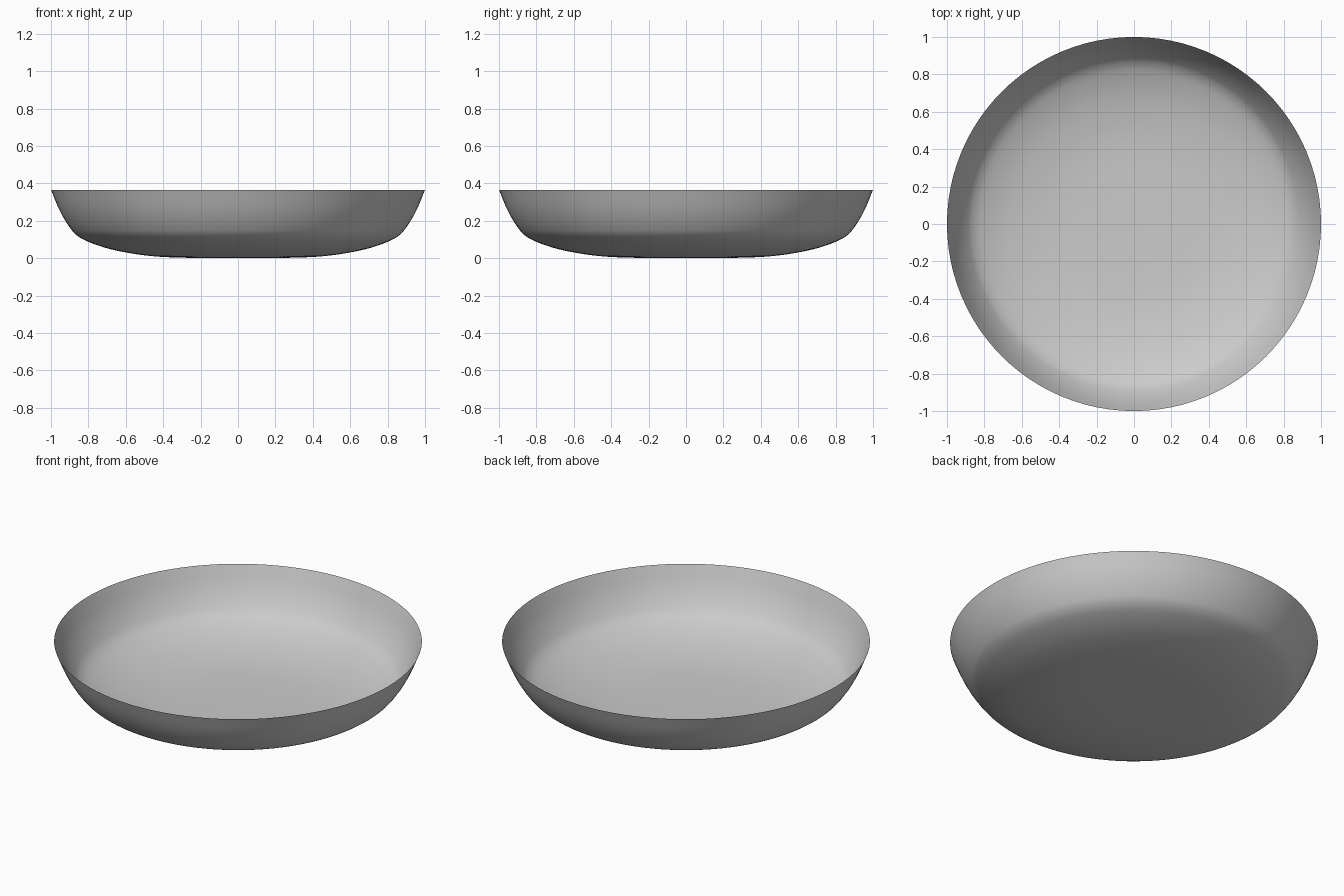
import bpy, bmesh, math
from mathutils import Vector

if "Cube" in bpy.data.objects:
    bpy.data.objects.remove(bpy.data.objects["Cube"])

SEGMENTS = 96   # sides around the bowl
STEPS = 5       # smooth steps between profile points

# Bowl profile (radius, height), from the base centre to the rim
profile = [(0, 0), (0.25, 0.002), (0.42, 0.008), (0.56, 0.024), (0.70, 0.053),
           (0.81, 0.092), (0.865, 0.125), (0.90, 0.165), (0.935, 0.22),
           (0.965, 0.28), (1.0, 0.366)]


def smooth_profile(pts, steps):
    """Catmull-Rom curve through the points."""
    p = [Vector(q) for q in pts]
    p = [Vector((-p[1].x, p[1].y))] + p + [2 * p[-1] - p[-2]]
    out = []
    for i in range(1, len(p) - 2):
        a, b, c, d = p[i - 1:i + 3]
        for s in range(steps):
            t = s / steps
            out.append(0.5 * (2 * b + (c - a) * t + (2 * a - 5 * b + 4 * c - d) * t ** 2
                              + (3 * b - a - 3 * c + d) * t ** 3))
    return out + [p[-2]]


# Bowl: a thin open shell, the profile spun around the z axis
bm = bmesh.new()
verts = [bm.verts.new((q.x, 0, max(q.y, 0))) for q in smooth_profile(profile, STEPS)]
edges = [bm.edges.new(pair) for pair in zip(verts, verts[1:])]
bmesh.ops.spin(bm, geom=verts + edges, cent=(0, 0, 0), axis=(0, 0, 1),
               angle=math.tau, steps=SEGMENTS, use_merge=False)
bmesh.ops.remove_doubles(bm, verts=bm.verts, dist=1e-4)
bmesh.ops.recalc_face_normals(bm, faces=bm.faces)
for f in bm.faces:
    f.smooth = True

mesh = bpy.data.meshes.new("bowl")
bm.to_mesh(mesh)
bm.free()
bowl = bpy.data.objects.new("bowl", mesh)
bpy.context.collection.objects.link(bowl)
